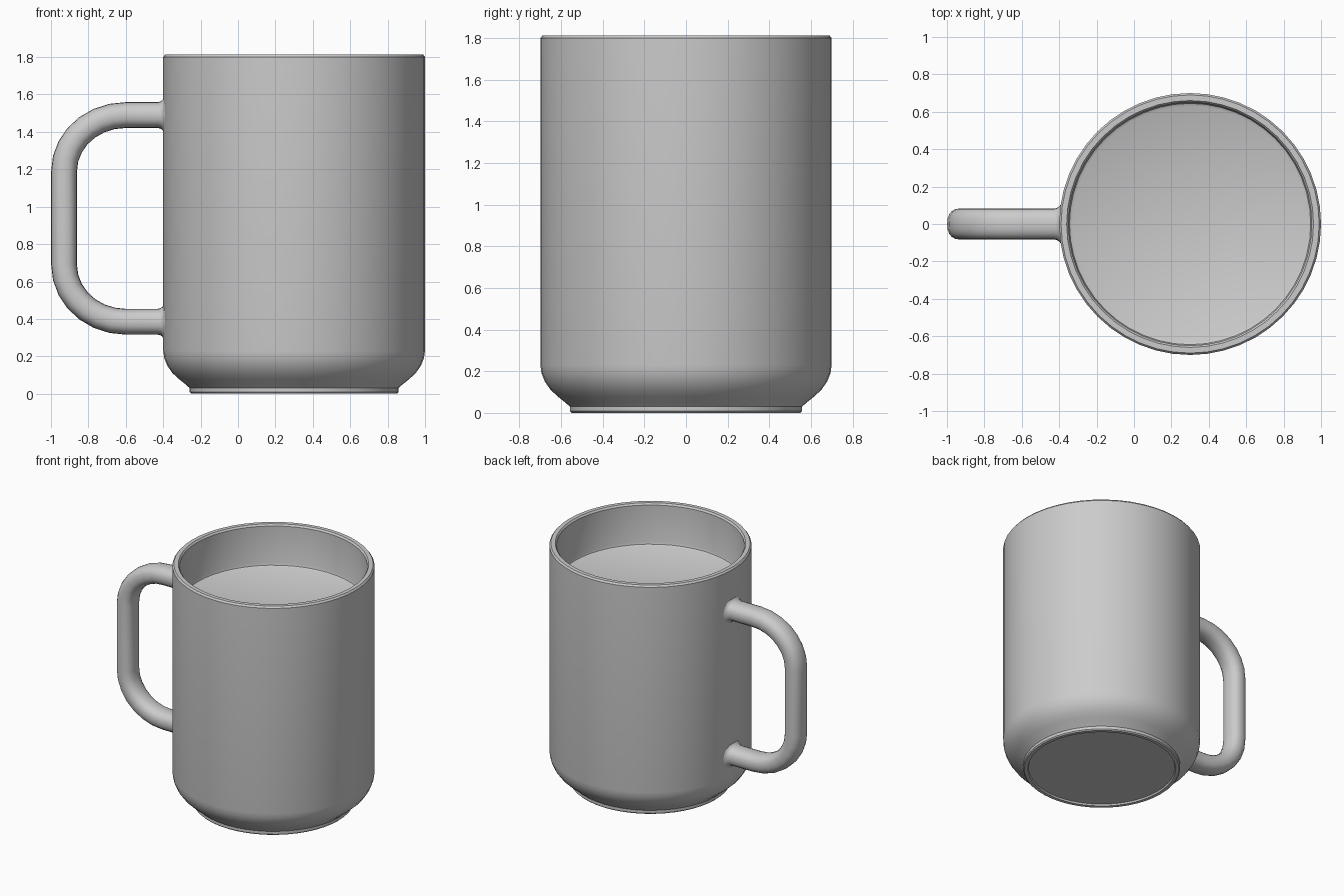
import bpy, bmesh
from math import sin, cos, pi, sqrt, copysign, radians

if "Cube" in bpy.data.objects:
    bpy.data.objects.remove(bpy.data.objects["Cube"])

CX, R = 0.30, 0.70   # cup axis and outer radius


def finish(name, bm, angle=35):
    bmesh.ops.recalc_face_normals(bm, faces=bm.faces)
    mesh = bpy.data.meshes.new(name)
    bm.to_mesh(mesh)
    bm.free()
    ob = bpy.data.objects.new(name, mesh)
    bpy.context.collection.objects.link(ob)
    bpy.ops.object.select_all(action='DESELECT')
    ob.select_set(True)
    bpy.context.view_layer.objects.active = ob
    bpy.ops.object.shade_smooth_by_angle(angle=radians(angle))
    return ob


def skin(name, rings):
    """Bridge consecutive rings of points and cap both ends."""
    bm = bmesh.new()
    loops = [[bm.verts.new(p) for p in ring] for ring in rings]
    n = len(loops[0])
    for a, b in zip(loops, loops[1:]):
        for i in range(n):
            j = (i + 1) % n
            bm.faces.new((a[i], a[j], b[j], b[i]))
    bm.faces.new(loops[0])
    bm.faces.new(loops[-1])
    return finish(name, bm)


# Cup: foot ring, rounded base, straight wall, rim, and the filled inside level
profile = [(0.52, 0.012), (0.525, 0.0), (0.55, 0.0), (0.558, 0.008), (0.558, 0.03),
           (0.58, 0.05), (0.615, 0.078), (0.65, 0.11), (0.678, 0.15), (0.694, 0.19),
           (R, 0.23), (R, 1.80), (0.69, 1.813), (0.66, 1.813), (0.65, 1.80),
           (0.65, 1.52), (0.645, 1.503), (0.63, 1.495)]
SIDES = 48
skin("cup", [[(CX + r * cos(2 * pi * i / SIDES), r * sin(2 * pi * i / SIDES), z)
              for i in range(SIDES)] for r, z in profile])

# Handle path: x, z, direction angle in the xz plane, section scale
XB, XO, ZT, ZB = -0.60, -0.93, 1.49, 0.385
flare = [(-0.37, 1.3), (-0.398, 1.3), (-0.405, 1.15), (-0.415, 1.05), (-0.43, 1.0)]
path = [(x, ZT, pi, s) for x, s in flare]
STEPS = 7
for k in range(STEPS + 1):
    t = pi / 2 * k / STEPS
    path.append((XB + (XO - XB) * sin(t), 1.19 + (ZT - 1.19) * cos(t), pi + t, 1))
for k in range(STEPS + 1):
    t = pi / 2 * k / STEPS
    path.append((XB + (XO - XB) * cos(t), 0.69 + (ZB - 0.69) * sin(t), 1.5 * pi + t, 1))
path += [(x, ZB, 2 * pi, s) for x, s in reversed(flare)]


def section(x, z, ang, s, n=20):
    """Softly squared oval, bent onto the cup wall near the joints."""
    ring = []
    for i in range(n):
        c, d = cos(2 * pi * i / n), sin(2 * pi * i / n)
        u = 0.069 * s * copysign(abs(c) ** 0.85, c)
        y = 0.083 * s * copysign(abs(d) ** 0.85, d)
        bend = R - sqrt(R * R - y * y) if x > -0.45 else 0
        ring.append((x + bend - u * sin(ang), y, z + u * cos(ang)))
    return ring


skin("handle", [section(*p) for p in path])
